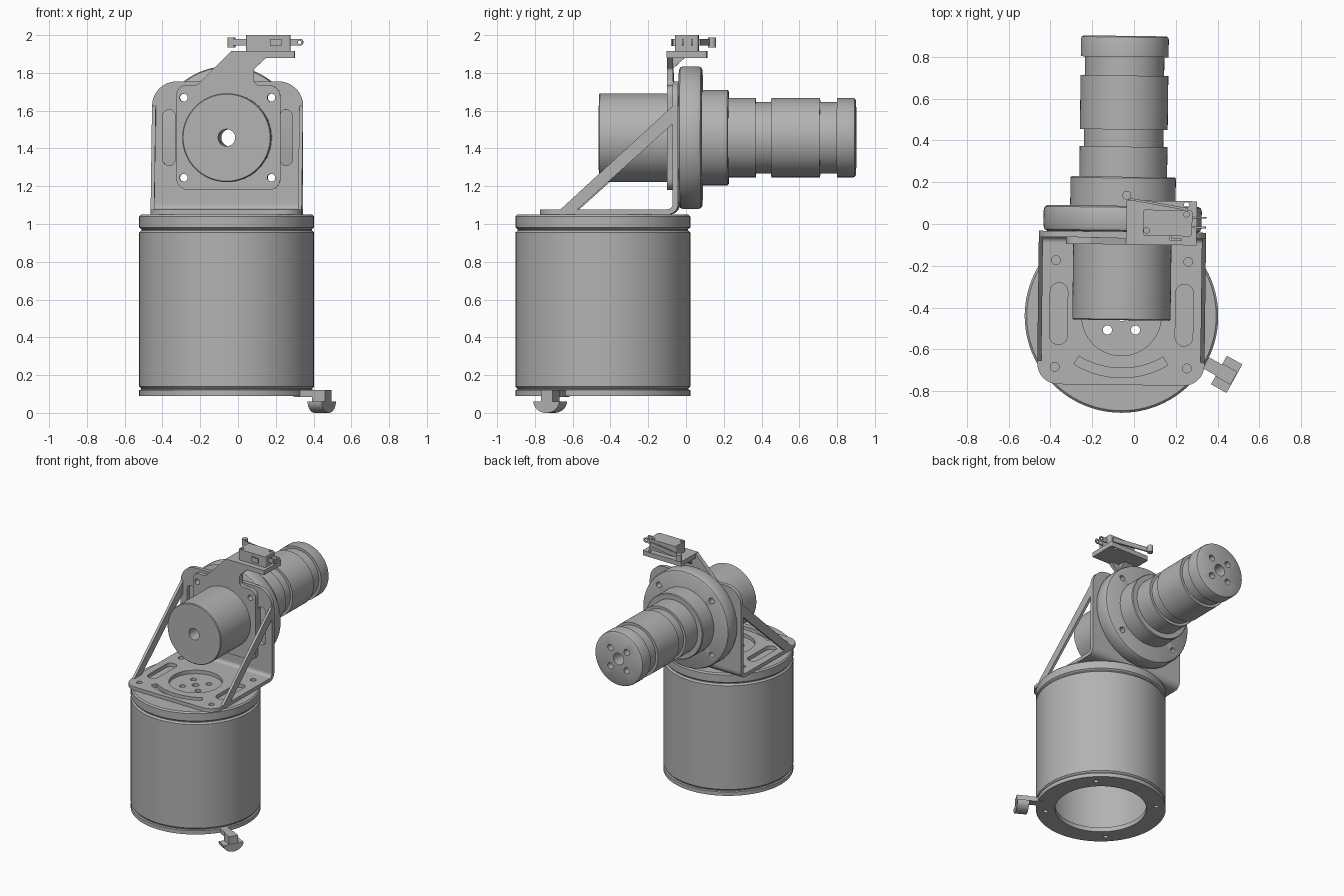
import bpy, bmesh
from math import pi, sin, cos, tan, radians
from mathutils import Matrix, Vector

if bpy.data.objects.get("Cube"):
    bpy.data.objects.remove(bpy.data.objects["Cube"])

grey = bpy.data.materials.new("plain grey")
grey.use_nodes = True
grey.diffuse_color = (0.45, 0.45, 0.45, 1)
grey.node_tree.nodes["Principled BSDF"].inputs["Base Color"].default_value = grey.diffuse_color

# Frames: the upper assembly is yawed slightly about the drum axis
DRUM = Matrix.Translation((-0.06, -0.44, 0))
TOP = DRUM @ Matrix.Rotation(-0.0125, 4, 'Z') @ Matrix.Translation((0, 0.44, 0))
FOOT = DRUM @ Matrix.Rotation(radians(-29), 4, 'Z')
FACE_FRONT = Matrix.Rotation(pi / 2, 4, 'X')
FACE_SIDE = Matrix(((0, 0, 1, 0), (1, 0, 0, 0), (0, 1, 0, 0), (0, 0, 0, 1)))
AXIS_Z = 1.457
ALONG_Y = TOP @ Matrix.Translation((0, 0, AXIS_Z)) @ Matrix.Rotation(-pi / 2, 4, 'X')
parts = []


def finish(name, bm, matrix):
    bmesh.ops.remove_doubles(bm, verts=bm.verts, dist=1e-5)
    bmesh.ops.recalc_face_normals(bm, faces=bm.faces)
    bm.transform(matrix)
    mesh = bpy.data.meshes.new(name)
    bm.to_mesh(mesh)
    bm.free()
    mesh.materials.append(grey)
    ob = bpy.data.objects.new(name, mesh)
    bpy.context.collection.objects.link(ob)
    parts.append(ob)
    return ob


def circle(x, y, r, n=32):
    return [(x + r * cos(2 * pi * i / n), y + r * sin(2 * pi * i / n)) for i in range(n)]


def rounded(corners, steps=8):
    """Outline whose corners are (x, y) or (x, y, radius)."""
    out = []
    for i, c in enumerate(corners):
        p = Vector(c[:2])
        if len(c) == 2:
            out.append(p)
            continue
        a = (Vector(corners[i - 1][:2]) - p).normalized()
        b = (Vector(corners[(i + 1) % len(corners)][:2]) - p).normalized()
        half = a.angle(b) / 2
        centre = p + (a + b).normalized() * c[2] / sin(half)
        start = p + a * c[2] / tan(half) - centre
        turn = (p + b * c[2] / tan(half) - centre).angle_signed(start)
        for k in range(steps + 1):
            out.append(centre + Matrix.Rotation(turn * k / steps, 2) @ start)
    return out


def rect(x0, x1, y0, y1, r):
    return rounded([(x0, y0, r), (x1, y0, r), (x1, y1, r), (x0, y1, r)])


def plate(name, loops, lo, hi, matrix):
    """Flat plate from an outline and its holes, from lo to hi along its normal."""
    curve = bpy.data.curves.new(name, 'CURVE')
    curve.dimensions, curve.fill_mode, curve.extrude = '2D', 'BOTH', (hi - lo) / 2
    for loop in loops:
        s = curve.splines.new('POLY')
        s.points.add(len(loop) - 1)
        s.use_cyclic_u = True
        for pt, co in zip(s.points, loop):
            pt.co = (co[0], co[1], 0, 1)
    tmp = bpy.data.objects.new(name, curve)
    bpy.context.collection.objects.link(tmp)
    dg = bpy.context.evaluated_depsgraph_get()
    mesh = bpy.data.meshes.new_from_object(tmp.evaluated_get(dg))
    bm = bmesh.new()
    bm.from_mesh(mesh)
    bpy.data.objects.remove(tmp)
    bpy.data.curves.remove(curve)
    bpy.data.meshes.remove(mesh)
    return finish(name, bm, matrix @ Matrix.Translation((0, 0, (lo + hi) / 2)))


def lathe(name, profile, matrix, steps=80):
    """Closed (radius, height) profile turned about the axis."""
    bm = bmesh.new()
    vs = [bm.verts.new((r, 0, h)) for r, h in profile]
    es = [bm.edges.new((vs[i - 1], vs[i])) for i in range(len(vs))]
    bmesh.ops.spin(bm, geom=vs + es, cent=(0, 0, 0), axis=(0, 0, 1), angle=2 * pi, steps=steps)
    return finish(name, bm, matrix)


def box(name, lo, hi, matrix):
    bm = bmesh.new()
    bmesh.ops.create_cube(bm, size=1)
    lo, hi = Vector(lo), Vector(hi)
    return finish(name, bm, matrix @ Matrix.Translation((lo + hi) / 2) @ Matrix.Diagonal((*(hi - lo), 1)))


def drill(ob, centres, r, lo, hi, matrix):
    """Cut round holes along the frame's z, then drop the cutter."""
    bm = bmesh.new()
    for x, y in centres:
        bmesh.ops.create_cone(bm, cap_ends=True, segments=24, radius1=r, radius2=r, depth=hi - lo,
                              matrix=Matrix.Translation((x, y, (lo + hi) / 2)))
    cutter = finish("cutter", bm, matrix)
    parts.remove(cutter)
    cutter.hide_render = True
    mod = ob.modifiers.new("holes", 'BOOLEAN')
    mod.operation, mod.object, mod.solver = 'DIFFERENCE', cutter, 'EXACT'
    dg = bpy.context.evaluated_depsgraph_get()
    mesh = bpy.data.meshes.new_from_object(ob.evaluated_get(dg))
    ob.modifiers.clear()
    ob.data = mesh
    bpy.data.objects.remove(cutter)


def four(x, y):
    return [(sx * x, sy * y) for sx in (-1, 1) for sy in (-1, 1)]


# Hollow drum with a bottom lip and a grooved cap
R = 0.463
drum = lathe("drum", [(0.325, 0.09), (R, 0.09), (R, 0.12), (R - 0.01, 0.124), (R - 0.01, 0.13), (R, 0.14),
                      (R, 0.955), (R - 0.012, 0.966), (R - 0.012, 0.972), (R, 0.982), (R, 1.04),
                      (R - 0.01, 1.05), (0.025, 1.05), (0.025, 0.99), (0.4, 0.99), (0.4, 0.125),
                      (0.325, 0.125)], DRUM, 96)
drill(drum, four(0.067, 0.067), 0.022, 0.9, 1.1, DRUM)
drill(drum, four(0.28, 0.28), 0.017, 0.05, 0.11, DRUM)

# Foot latch beside the drum base
box("foot_arm", (0.42, -0.03, 0.085), (0.6, 0.03, 0.12), FOOT)
box("foot_stem", (0.535, -0.035, 0.05), (0.615, 0.035, 0.12), FOOT)
half_disc = [(0.078 * cos(pi + pi * i / 20), 0.06 + 0.06 * sin(pi + pi * i / 20)) for i in range(21)]
plate("foot_pad", [half_disc], 0.533, 0.618, FOOT @ FACE_SIDE)

# Bracket base with slots
arc = [(r * cos(a), -0.3 + r * sin(a)) for r, dirn in ((0.435, 1), (0.39, -1))
       for a in [radians(-90 + dirn * (-31 + 62 * i / 20)) for i in range(21)]]
base = [rounded([(-0.4, -0.77, 0.1), (0.4, -0.77, 0.1), (0.4, -0.1), (-0.4, -0.1)]),
        circle(0, -0.44, 0.19, 64), arc]
base += [rect(x - 0.042, x + 0.042, -0.58, -0.285, 0.0415) for x in (-0.3, 0.3)]
base += [circle(x, -0.432 + y, 0.021) for x, y in four(0.316, 0.255)]
plate("bracket_base", base, 1.05, 1.078, TOP)

# Bracket bend and upright
bend = rounded([(-0.1, 1.05), (-0.037, 1.05, 0.055), (-0.037, 1.12), (-0.066, 1.12),
                (-0.066, 1.078, 0.027), (-0.1, 1.078)])
plate("bracket_bend", [bend], -0.4, 0.4, TOP @ FACE_SIDE)
bolts = [circle(x, 1.457 + y, 0.021) for x, y in four(0.232, 0.212)]
upright = [rounded([(-0.4, 1.12), (0.4, 1.12), (0.4, 1.755, 0.13), (-0.4, 1.755, 0.13)]),
           circle(0, AXIS_Z, 0.15, 48)] + bolts
upright += [rect(x - 0.033, x + 0.033, 1.31, 1.605, 0.0325) for x in (-0.31, 0.31)]
plate("bracket_upright", upright, 0.037, 0.066, TOP @ FACE_FRONT)

# Diagonal side struts
strut = [(-0.66, 1.077), (-0.57, 1.077), (-0.06, 1.535), (-0.06, 1.63)]
for side, x in (("right", -0.39), ("left", 0.39)):
    plate(side + "_strut", [strut], x - 0.01, x + 0.01, TOP @ FACE_SIDE)

# Motor mount with its raised sensor arm and shelf
mount = rounded([(-0.27, 1.18, 0.06), (0.28, 1.18, 0.06), (0.28, 1.735, 0.06), (0.14, 1.735, 0.03),
                 (0.14, 1.82, 0.02), (0.205, 1.88), (0.355, 1.88), (0.355, 1.917), (0.02, 1.917),
                 (-0.16, 1.735, 0.05), (-0.27, 1.735, 0.05)])
plate("motor_mount", [mount, circle(0, AXIS_Z, 0.15, 48)] + bolts, 0.066, 0.098, TOP @ FACE_FRONT)
plate("sensor_shelf", [rect(0.018, 0.355, -0.098, 0.113, 0.006), circle(0.305, 0.095, 0.013)],
      1.88, 1.917, TOP)
plate("shelf_gusset", [[(-0.07, 1.82), (0.0, 1.885), (-0.07, 1.885)]], 0.05, 0.14, TOP @ FACE_SIDE)

# Motor body behind the mount
BORE = 0.045
lathe("motor_body", [(BORE, -0.46), (0.23, -0.46), (0.235, -0.455), (0.235, -0.09), (BORE, -0.09)], ALONG_Y)

# Round flange and stepped output tail
flange = lathe("round_flange", [(BORE, -0.037), (0.36, -0.037), (0.372, -0.03), (0.378, -0.015),
                                (0.378, 0.065), (0.372, 0.08), (0.36, 0.087), (BORE, 0.087)], ALONG_Y, 96)
drill(flange, four(0.232, 0.212), 0.021, -0.1, 0.2, ALONG_Y)
tail = lathe("output_tail", [(BORE, 0.08), (0.252, 0.08), (0.252, 0.22), (0.247, 0.226), (0.21, 0.226),
                             (0.21, 0.37), (0.19, 0.37), (0.19, 0.452), (0.21, 0.452), (0.21, 0.71),
                             (0.19, 0.71), (0.19, 0.8), (0.21, 0.8), (0.21, 0.885), (0.207, 0.894),
                             (0.198, 0.9), (BORE, 0.9)], ALONG_Y)
drill(tail, four(0.072, 0.072), 0.024, 0.84, 1, ALONG_Y)

# Limit switch: body, terminals, lever and roller
plate("switch_body", [rect(0.098, 0.333, -0.055, 0.07, 0.012), circle(0.115, -0.03, 0.013),
                      circle(0.305, 0.05, 0.013)], 1.915, 2.0, TOP)
for i, y in enumerate((-0.012, 0.035)):
    plate(f"switch_terminal_{i + 1}", [rect(0.32, 0.4, 1.944, 1.98, 0.015), circle(0.38, 1.962, 0.009)],
          -y - 0.004, -y + 0.004, TOP @ FACE_FRONT)
box("front_terminal", (0.225, -0.075, 1.942), (0.285, -0.067, 1.98), TOP)
box("front_terminal_stub", (0.225, -0.075, 1.942), (0.235, -0.05, 1.98), TOP)
plate("switch_lever", [[(0.31, 0.068), (0.31, 0.08), (0.02, 0.127), (0.02, 0.117)]], 1.945, 1.98, TOP)
plate("lever_roller", [circle(0.018, 0.138, 0.021)], 1.935, 1.988, TOP)

# Smooth round walls, keep sharp edges
bpy.ops.object.select_all(action='DESELECT')
for ob in parts:
    ob.select_set(True)
bpy.context.view_layer.objects.active = parts[0]
bpy.ops.object.shade_smooth_by_angle(angle=radians(35))
